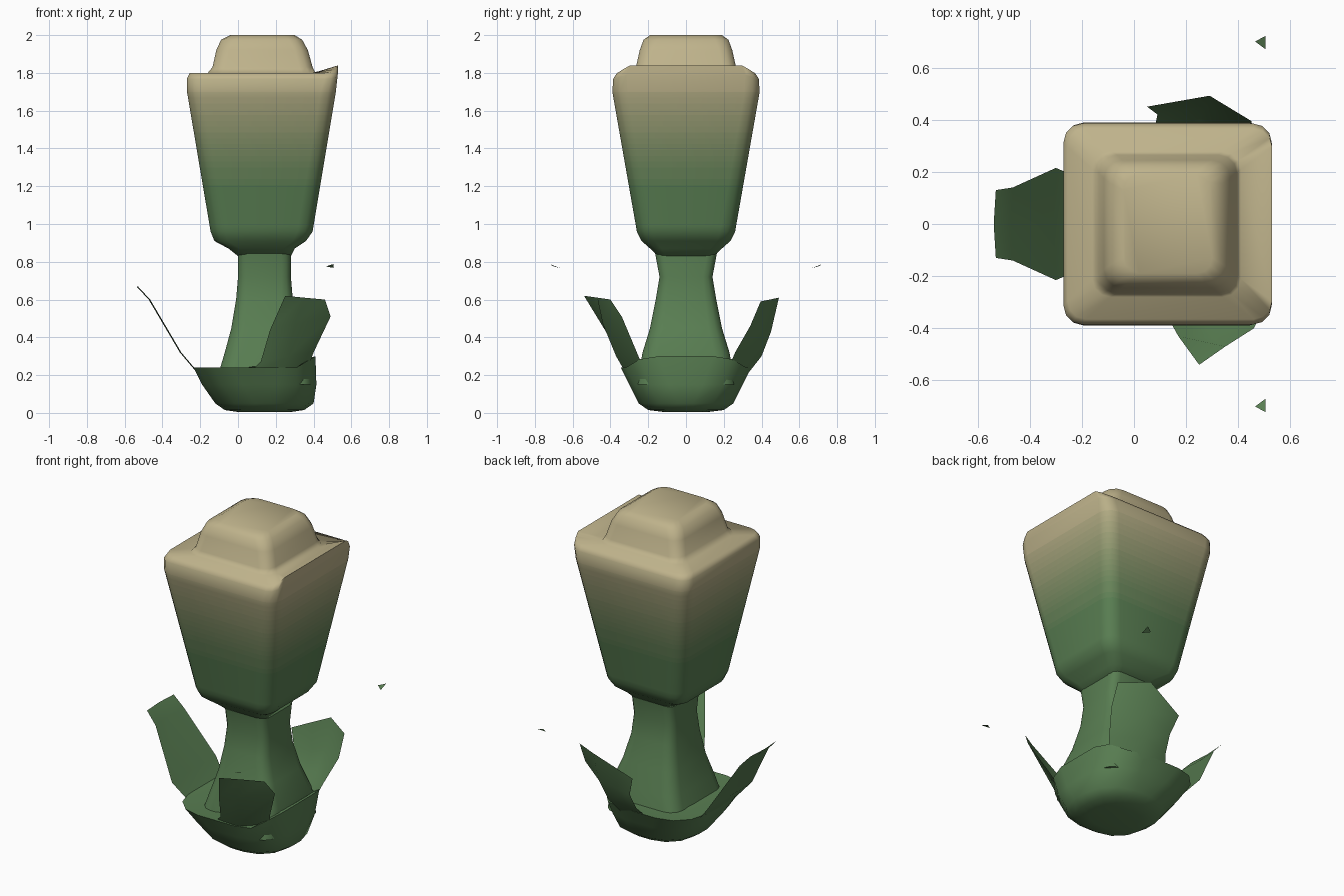
import bpy, math


def material(name, c):
    m = bpy.data.materials.new(name)
    m.diffuse_color = (*c, 1)
    return m


GREEN, TAN = (0.10, 0.21, 0.085), (0.52, 0.45, 0.26)
# green to tan colour steps up the bud
STEPS = 24
shades = [material(f"bud_{i}", [a + (b - a) * i / (STEPS - 1) for a, b in zip(GREEN, TAN)])
          for i in range(STEPS)]


def finish(name, verts, faces, angle=50):
    me = bpy.data.meshes.new(name)
    me.from_pydata(verts, [], faces)
    ob = bpy.data.objects.new(name, me)
    bpy.context.collection.objects.link(ob)
    bpy.context.view_layer.objects.active = ob
    ob.select_set(True)
    bpy.ops.object.shade_smooth_by_angle(angle=math.radians(angle))
    ob.select_set(False)
    return ob


def ring(z, x0, x1, h, r, lift=0):
    """Rounded rectangle; lift raises the middle of its back (+x) edge."""
    pts = []
    for k, (cx, cy) in enumerate([(x1 - r, h - r), (x0 + r, h - r),
                                  (x0 + r, r - h), (x1 - r, r - h)]):
        for j in range(4):
            a = math.pi / 2 * (k + j / 3)
            x, y = cx + r * math.cos(a), cy + r * math.sin(a)
            t = max(0, (x - x1 + 0.1) / 0.1) * min(1, (h - abs(y)) / 0.06)
            pts.append((x, y, z + lift * t))
    return pts


def loft(name, rows, angle=50):
    n, verts, faces = 16, [], []
    for row in rows:
        verts += ring(*row)
    for i in range(len(rows) - 1):
        for j in range(n):
            k = (j + 1) % n
            faces.append((i * n + j, i * n + k, (i + 1) * n + k, (i + 1) * n + j))
    faces += [tuple(reversed(range(n))), tuple(range(len(verts) - n, len(verts)))]
    return finish(name, verts, faces, angle)


# bud: z, x min, x max, half depth, corner radius, back lift
lower = (0.96, -0.145, 0.395, 0.26, 0.08)
upper = (1.70, -0.27, 0.518, 0.39, 0.08)
wall = [tuple(a + (b - a) * i / 24 for a, b in zip(lower, upper)) for i in range(25)]
bud = loft("bud", [
    (0.83, 0.0, 0.28, 0.15, 0.05), (0.87, -0.05, 0.30, 0.19, 0.06),
    (0.91, -0.125, 0.36, 0.235, 0.07), *wall,
    (1.77, -0.27, 0.528, 0.385, 0.07, 0.02), (1.80, -0.255, 0.53, 0.365, 0.07, 0.04),
    (1.80, -0.16, 0.41, 0.28, 0.07), (1.83, -0.135, 0.395, 0.265, 0.07),
    (1.92, -0.115, 0.37, 0.245, 0.07), (1.975, -0.09, 0.34, 0.225, 0.07),
    (2.0, -0.04, 0.30, 0.19, 0.06)], 100)
for m in shades:
    bud.data.materials.append(m)
for p in bud.data.polygons:
    t = max(0, min(1, (p.center.z - 1.15) / 0.62)) ** 1.5
    p.material_index = round(t * (STEPS - 1))

leaf_green = material("leaf_green", GREEN)

# stem and cupped base
stem = loft("stem", [
    (0.15, -0.12, 0.39, 0.26, 0.08), (0.32, -0.07, 0.38, 0.23, 0.08),
    (0.45, -0.035, 0.33, 0.19, 0.07), (0.60, -0.01, 0.29, 0.16, 0.06),
    (0.72, 0.0, 0.28, 0.14, 0.05), (0.88, 0.0, 0.28, 0.17, 0.05)])
base = loft("base_cup", [
    (0.005, 0.0, 0.28, 0.12, 0.10), (0.015, -0.07, 0.35, 0.20, 0.17),
    (0.05, -0.12, 0.40, 0.25, 0.21), (0.15, -0.19, 0.415, 0.30, 0.21),
    (0.24, -0.235, 0.41, 0.345, 0.20, 0.06), (0.235, -0.12, 0.39, 0.27, 0.14, 0.06)], 100)


def leaf(name, rows):
    """Thin sheet from rows of left, middle, right points."""
    verts = [p for r in rows for p in r]
    faces = [(3 * i + j, 3 * i + j + 1, 3 * i + j + 4, 3 * i + j + 3)
             for i in range(len(rows) - 1) for j in range(2)]
    return finish(name, verts, faces, 60)


parts = [stem, base]
# left-hand leaf
parts.append(leaf("side_leaf", [
    [(x, -h, z), (x - 0.008, 0, z), (x, h, z)] for x, h, z in
    [(-0.19, 0.17, 0.19), (-0.30, 0.215, 0.32), (-0.465, 0.14, 0.60), (-0.53, 0.13, 0.67)]]))
# paired leaves on the two flanks
parts.append(leaf("back_leaf", [
    [(0.35, 0.20, 0.18), (0.20, 0.29, 0.16), (0.02, 0.29, 0.18)],
    [(0.40, 0.26, 0.32), (0.25, 0.40, 0.30), (0.08, 0.37, 0.28)],
    [(0.45, 0.34, 0.46), (0.28, 0.45, 0.43), (0.09, 0.42, 0.38)],
    [(0.45, 0.395, 0.59), (0.29, 0.492, 0.61), (0.05, 0.45, 0.50)]]))
parts.append(leaf("front_leaf", [
    [(0.02, -0.29, 0.18), (0.20, -0.29, 0.16), (0.35, -0.20, 0.18)],
    [(0.12, -0.34, 0.27), (0.27, -0.37, 0.30), (0.40, -0.26, 0.32)],
    [(0.17, -0.43, 0.44), (0.30, -0.44, 0.47), (0.49, -0.34, 0.51)],
    [(0.25, -0.54, 0.62), (0.35, -0.47, 0.61), (0.46, -0.40, 0.60)]]))
# loose leaf scraps
for s, name in ((1, "back_scrap"), (-1, "front_scrap")):
    parts.append(finish(name, [(0.465, s * 0.70, 0.775), (0.505, s * 0.67, 0.768),
                               (0.505, s * 0.722, 0.788)], [(0, 1, 2)]))
for ob in parts:
    ob.data.materials.append(leaf_green)
